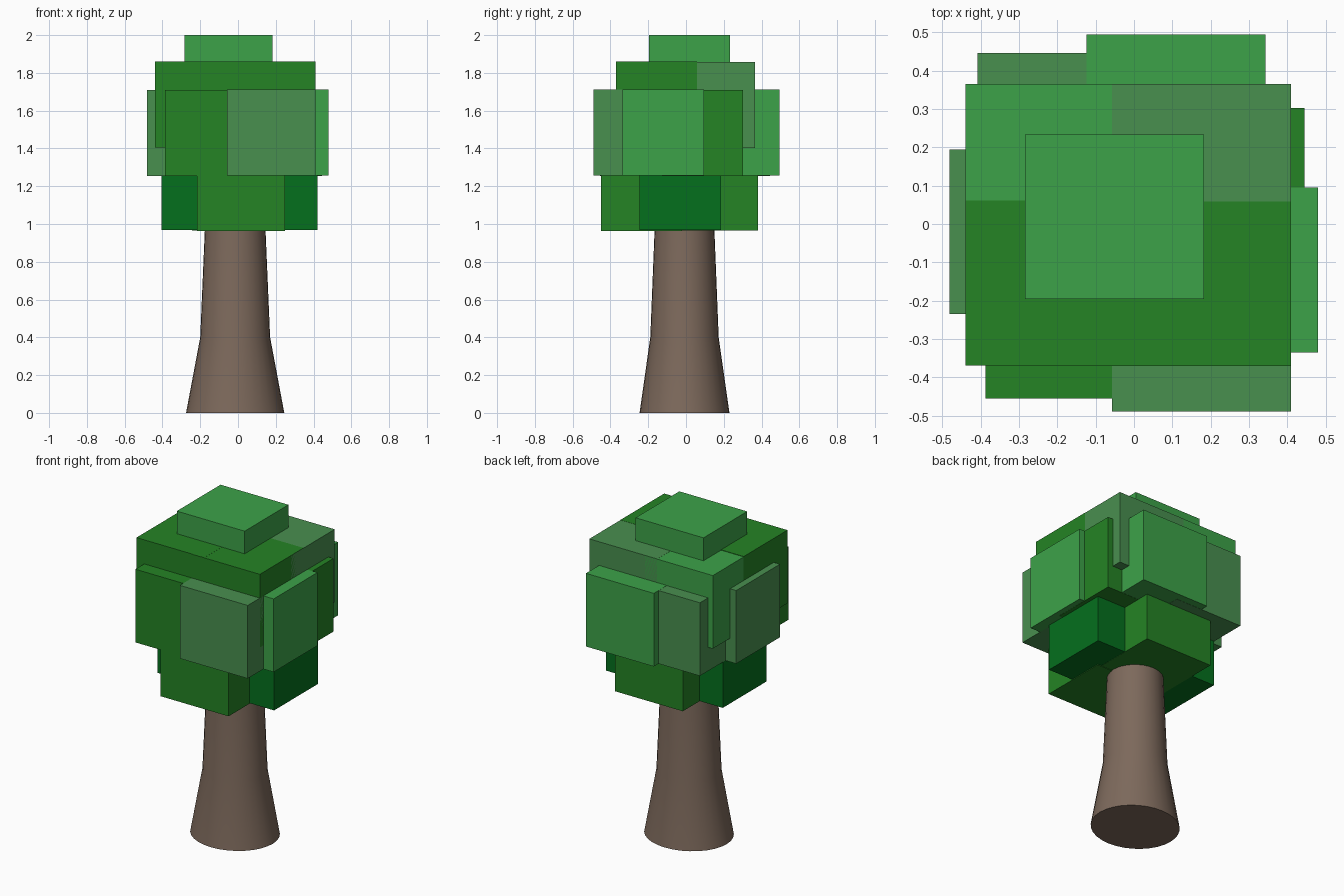
import bpy, bmesh, math

if "Cube" in bpy.data.objects:
    bpy.data.objects.remove(bpy.data.objects["Cube"])


def material(name, rgb):
    m = bpy.data.materials.new(name)
    m.diffuse_color = [(c / 255) ** 2.2 for c in rgb] + [1]
    m.use_nodes = True
    m.node_tree.nodes["Principled BSDF"].inputs["Base Color"].default_value = m.diffuse_color
    return m


BARK = material("bark", (124, 105, 92))
LEAF = material("leaf_green", (41, 130, 41))
LIGHT = material("light_green", (63, 161, 74))
PALE = material("pale_green", (74, 142, 80))
DEEP = material("deep_green", (13, 111, 35))

# Every foliage block has the same size
W, D, H = 0.467, 0.43, 0.455


def block(name, x, y, z, mat):
    """Foliage block given by its minimum corner."""
    bm = bmesh.new()
    bmesh.ops.create_cube(bm, size=1)
    for v in bm.verts:
        v.co = (v.co.x * W, v.co.y * D, v.co.z * H)
    me = bpy.data.meshes.new(name)
    bm.to_mesh(me)
    bm.free()
    me.materials.append(mat)
    ob = bpy.data.objects.new(name, me)
    ob.location = (x + W / 2, y + D / 2, z + H / 2)
    bpy.context.collection.objects.link(ob)


# Trunk: flared, slightly oval rings
SIDES = 32
rings = [(0, 0.26, 0.238), (0.4, 0.185, 0.181), (1.1, 0.155, 0.153)]
bm = bmesh.new()
loops = []
for z, rx, ry in rings:
    loops.append([bm.verts.new((-0.015 + rx * math.cos(a), -0.008 + ry * math.sin(a), z))
                  for a in (2 * math.pi * i / SIDES for i in range(SIDES))])
for lo, hi in zip(loops, loops[1:]):
    for i in range(SIDES):
        j = (i + 1) % SIDES
        bm.faces.new((lo[i], lo[j], hi[j], hi[i]))
bm.faces.new(loops[0][::-1])
bm.faces.new(loops[-1])
me = bpy.data.meshes.new("trunk")
bm.to_mesh(me)
bm.free()
me.materials.append(BARK)
trunk = bpy.data.objects.new("trunk", me)
bpy.context.collection.objects.link(trunk)
bpy.context.view_layer.objects.active = trunk
trunk.select_set(True)
bpy.ops.object.shade_smooth_by_angle(angle=math.radians(30))

# Bottom tier of foliage
block("lower_leaves_front", -0.217, -0.45, 0.963, LEAF)
block("lower_leaves_back", -0.244, -0.05, 0.966, LEAF)
block("lower_leaves_right", -0.047, -0.245, 0.967, DEEP)
block("lower_leaves_left", -0.405, -0.213, 0.968, DEEP)

# Middle tier
block("middle_leaves_front_left", -0.387, -0.456, 1.255, LEAF)
block("middle_leaves_front_right", -0.057, -0.49, 1.256, PALE)
block("middle_leaves_right_front", 0.013, -0.335, 1.256, LIGHT)
block("middle_leaves_right_back", -0.022, -0.127, 1.255, LEAF)
block("middle_leaves_back_right", -0.124, 0.064, 1.256, LIGHT)
block("middle_leaves_back_left", -0.408, 0.016, 1.255, PALE)
block("middle_leaves_left", -0.482, -0.235, 1.255, PALE)

# Upper tier, tops staggered a hair so overlaps stay clean
block("upper_leaves_front_left", -0.44, -0.369, 1.4045, LEAF)
block("upper_leaves_front_right", -0.057, -0.371, 1.404, LEAF)
block("upper_leaves_back_right", -0.057, -0.065, 1.403, PALE)
block("upper_leaves_back_left", -0.44, -0.065, 1.402, LIGHT)

# Crown
block("crown_leaves", -0.284, -0.196, 1.545, LIGHT)
